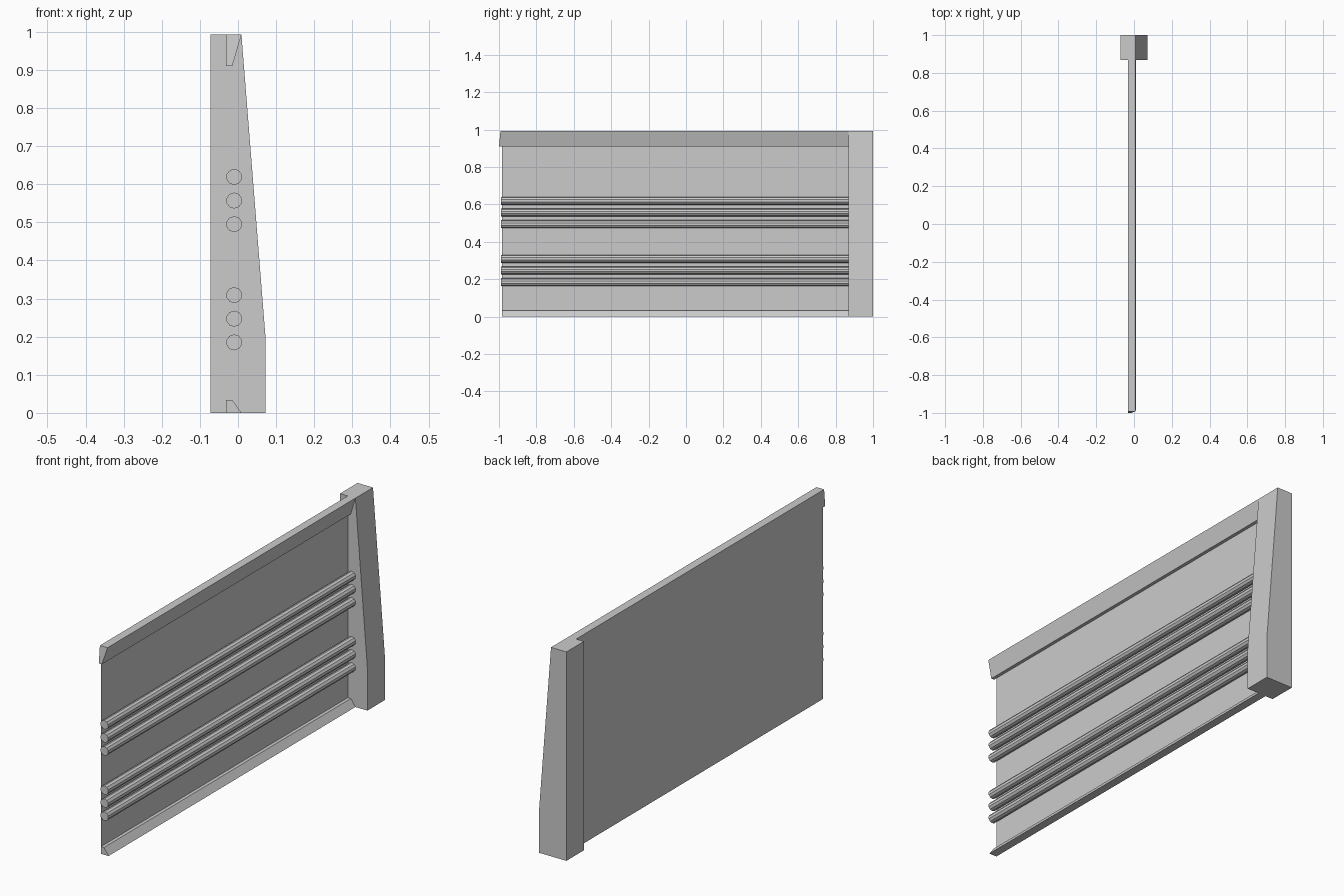
import bpy, bmesh, math
from mathutils import Matrix

if "Cube" in bpy.data.objects:
    bpy.data.objects.remove(bpy.data.objects["Cube"])


def finish(name, bm):
    bmesh.ops.recalc_face_normals(bm, faces=bm.faces[:])
    mesh = bpy.data.meshes.new(name)
    bm.to_mesh(mesh)
    bm.free()
    obj = bpy.data.objects.new(name, mesh)
    bpy.context.collection.objects.link(obj)
    return obj


def extrude_profile(name, profile, y0, y1, slant=0.0):
    """Closed x-z profile run along y; slant shortens the front end at the top."""
    bm = bmesh.new()
    z_low = min(z for x, z in profile)
    z_high = max(z for x, z in profile)
    front = [bm.verts.new((x, y0 + slant * (z - z_low) / (z_high - z_low), z))
             for x, z in profile]
    back = [bm.verts.new((x, y1, z)) for x, z in profile]
    bm.faces.new(front)
    bm.faces.new(back[::-1])
    n = len(profile)
    for i in range(n):
        j = (i + 1) % n
        bm.faces.new((front[i], front[j], back[j], back[i]))
    return finish(name, bm)


BACK = -0.031     # plane of the panel
JOIN = 0.868      # where the rails meet the post
TOP = 0.992

# Tapered end post
extrude_profile("end_post", [(-0.072, 0), (0.072, 0), (0.072, 0.2),
                             (0.009, TOP), (-0.072, TOP)], JOIN, 1.0)

# Bevelled top and bottom trims
extrude_profile("top_trim", [(BACK, 0.91), (-0.015, 0.91), (0.009, TOP), (BACK, TOP)],
                -1.0, JOIN, 0.008)
extrude_profile("bottom_trim", [(BACK, 0), (0.009, 0), (-0.015, 0.034), (BACK, 0.034)],
                -0.984, JOIN)

# Thin sheet panel between the trims
bm = bmesh.new()
bm.faces.new([bm.verts.new((BACK, y, z)) for y, z in
              ((-0.984, 0.034), (-0.984, 0.91), (JOIN, 0.91), (JOIN, 0.034))])
finish("panel", bm)

# Two groups of three horizontal rods
y0, y1 = -0.988, JOIN
for group, base in (("lower", 0.185), ("upper", 0.495)):
    for i in range(3):
        bm = bmesh.new()
        place = (Matrix.Translation((-0.01, (y0 + y1) / 2, base + 0.062 * i))
                 @ Matrix.Rotation(math.pi / 2, 4, 'X'))
        bmesh.ops.create_cone(bm, cap_ends=True, segments=10, radius1=0.021,
                              radius2=0.021, depth=y1 - y0, matrix=place)
        finish(f"{group}_rod_{i + 1}", bm)
